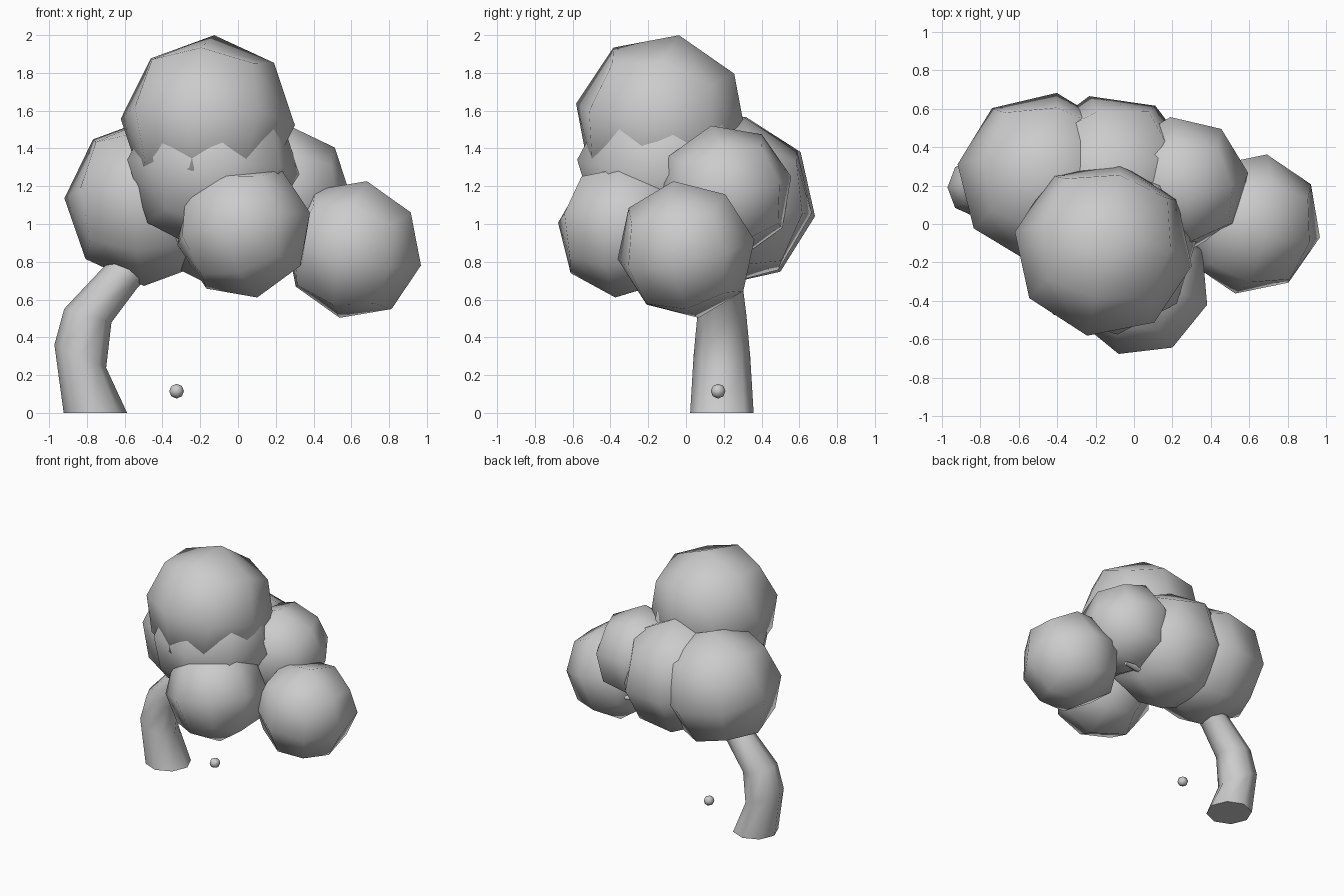
import bpy, bmesh
from math import radians, sin, cos, pi
from mathutils import Vector, Euler

if "Cube" in bpy.data.objects:
    bpy.data.objects.remove(bpy.data.objects["Cube"])


def finish(bm, name):
    bmesh.ops.recalc_face_normals(bm, faces=bm.faces)
    mesh = bpy.data.meshes.new(name)
    bm.to_mesh(mesh)
    bm.free()
    obj = bpy.data.objects.new(name, mesh)
    bpy.context.collection.objects.link(obj)
    mesh.polygons.foreach_set("use_smooth", [True] * len(mesh.polygons))
    return obj


# Low-poly ball: a once-subdivided cube pushed out to a sphere
def ball(name, center, radius, rot=(0, 0, 0)):
    bm = bmesh.new()
    bmesh.ops.create_cube(bm, size=2)
    bmesh.ops.subdivide_edges(bm, edges=bm.edges[:], cuts=1, use_grid_fill=True)
    turn = Euler([radians(a) for a in rot]).to_matrix()
    for v in bm.verts:
        v.co = Vector(center) + turn @ (v.co.normalized() * radius)
    return finish(bm, name)


# Tapered tube through rings of (center, radius, tilt about y)
def tube(name, rings, sides=8):
    bm = bmesh.new()
    loops = []
    for c, r, tilt in rings:
        t = radians(tilt)
        u, w = Vector((cos(t), 0, -sin(t))), Vector((0, 1, 0))
        loops.append([bm.verts.new(Vector(c) + r * (cos(a) * u + sin(a) * w))
                      for a in (2 * pi * i / sides for i in range(sides))])
    for a, b in zip(loops, loops[1:]):
        for i in range(sides):
            j = (i + 1) % sides
            bm.faces.new((a[i], a[j], b[j], b[i]))
    bm.faces.new(loops[0][::-1])
    bm.faces.new(loops[-1])
    obj = finish(bm, name)
    for p in obj.data.polygons[-2:]:
        p.use_smooth = False
    return obj


# Bent trunk and a branch hidden in the crown
tube("trunk", [((-0.755, 0.19, 0), 0.168, 0),
               ((-0.835, 0.19, 0.30), 0.15, 24),
               ((-0.795, 0.19, 0.515), 0.13, 16),
               ((-0.61, 0.19, 0.73), 0.103, 40),
               ((-0.40, 0.19, 0.90), 0.07, 45)])
tube("branch", [((-0.45, 0.19, 0.84), 0.06, 80),
                ((0.05, 0.25, 0.85), 0.04, 90),
                ((0.33, 0.30, 0.82), 0.015, 90)], 6)

# Leaf clumps
ball("leaves_top", (-0.16, -0.13, 1.54), 0.47, (-12, 2, -11))
ball("leaves_middle", (-0.13, -0.12, 1.30), 0.46, (-5, 5, 5))
ball("leaves_back_left", (-0.47, 0.24, 1.12), 0.455, (-10, 2, -9))
ball("leaves_back", (-0.12, 0.23, 1.12), 0.455, (-8, 4, 14))
ball("leaves_back_right", (0.24, 0.21, 1.17), 0.36, (13, 3, 9))
ball("leaves_right", (0.61, 0, 0.865), 0.375, (8, 13, -11))
ball("leaves_front", (0.03, -0.32, 0.975), 0.375, (-5, -13, -16))

# Small fallen fruit
ball("fruit", (-0.325, 0.17, 0.115), 0.039)
